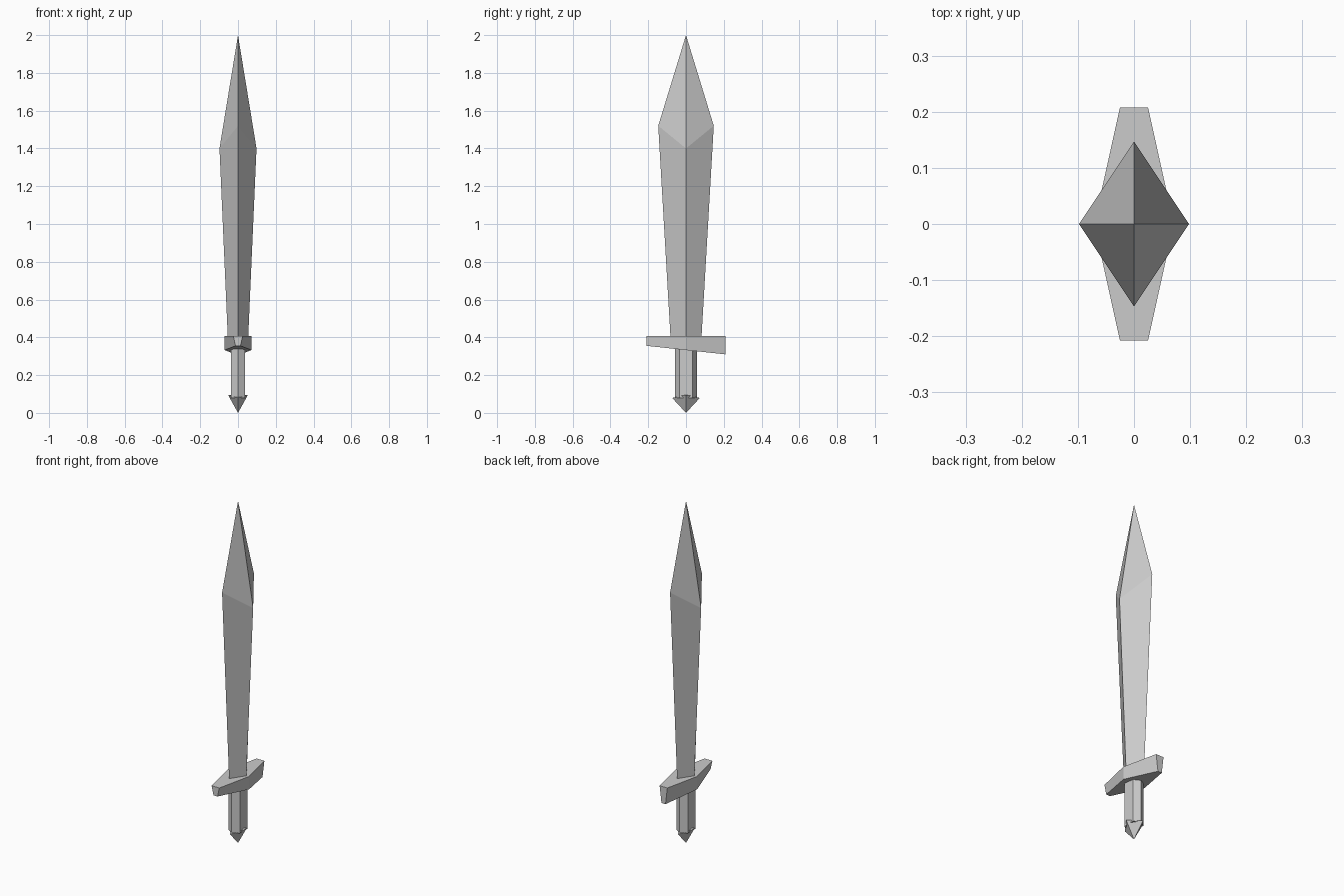
import bpy

if "Cube" in bpy.data.objects:
    bpy.data.objects.remove(bpy.data.objects["Cube"])


def make(name, verts, faces):
    mesh = bpy.data.meshes.new(name)
    mesh.from_pydata(verts, [], faces)
    obj = bpy.data.objects.new(name, mesh)
    bpy.context.collection.objects.link(obj)
    return obj


def loft(name, rings, tip=None):
    """Join equal-length rings (bottom to top, counter-clockwise); close with a cap or a tip."""
    n = len(rings[0])
    verts = [v for ring in rings for v in ring]
    faces = [tuple(reversed(range(n)))]
    for r in range(len(rings) - 1):
        for i in range(n):
            a, b = r * n + i, r * n + (i + 1) % n
            faces.append((a, b, b + n, a + n))
    last = (len(rings) - 1) * n
    if tip:
        verts.append(tip)
        faces += [(last + i, last + (i + 1) % n, len(verts) - 1) for i in range(n)]
    else:
        faces.append(tuple(range(last, last + n)))
    return make(name, verts, faces)


def diamond(x, y, zx, zy):
    """Four corners: side corners at height zx, front and back corners at zy."""
    return [(x, 0, zx), (0, y, zy), (-x, 0, zx), (0, -y, zy)]


# Blade: flaring diamond section that ends in a long point
loft("blade", [diamond(0.054, 0.082, 0.40, 0.40),
               diamond(0.098, 0.147, 1.40, 1.52)], tip=(0, 0, 2.0))


# Guard: six-sided plan, flat top, sloping underside
def guard_ring(end_x, z_front, z_back):
    z_mid = (z_front + z_back) / 2
    return [(end_x, -0.208, z_front), (0.071, 0, z_mid), (end_x, 0.208, z_back),
            (-end_x, 0.208, z_back), (-0.071, 0, z_mid), (-end_x, -0.208, z_front)]


loft("guard", [guard_ring(0.013, 0.355, 0.31), guard_ring(0.025, 0.408, 0.408)])


# Grip: six-sided prism with edges facing front and back
def grip_ring(z):
    return [(0.036, -0.035, z), (0.036, 0.035, z), (0, 0.058, z),
            (-0.036, 0.035, z), (-0.036, -0.035, z), (0, -0.058, z)]


loft("grip", [grip_ring(0.08), grip_ring(0.36)])

# Pommel: downward pyramid with a ridged top
make("pommel", diamond(0.053, 0.073, 0.096, 0.079) + [(0, 0, 0)],
     [(0, 1, 2), (0, 2, 3)] + [((i + 1) % 4, i, 4) for i in range(4)])
